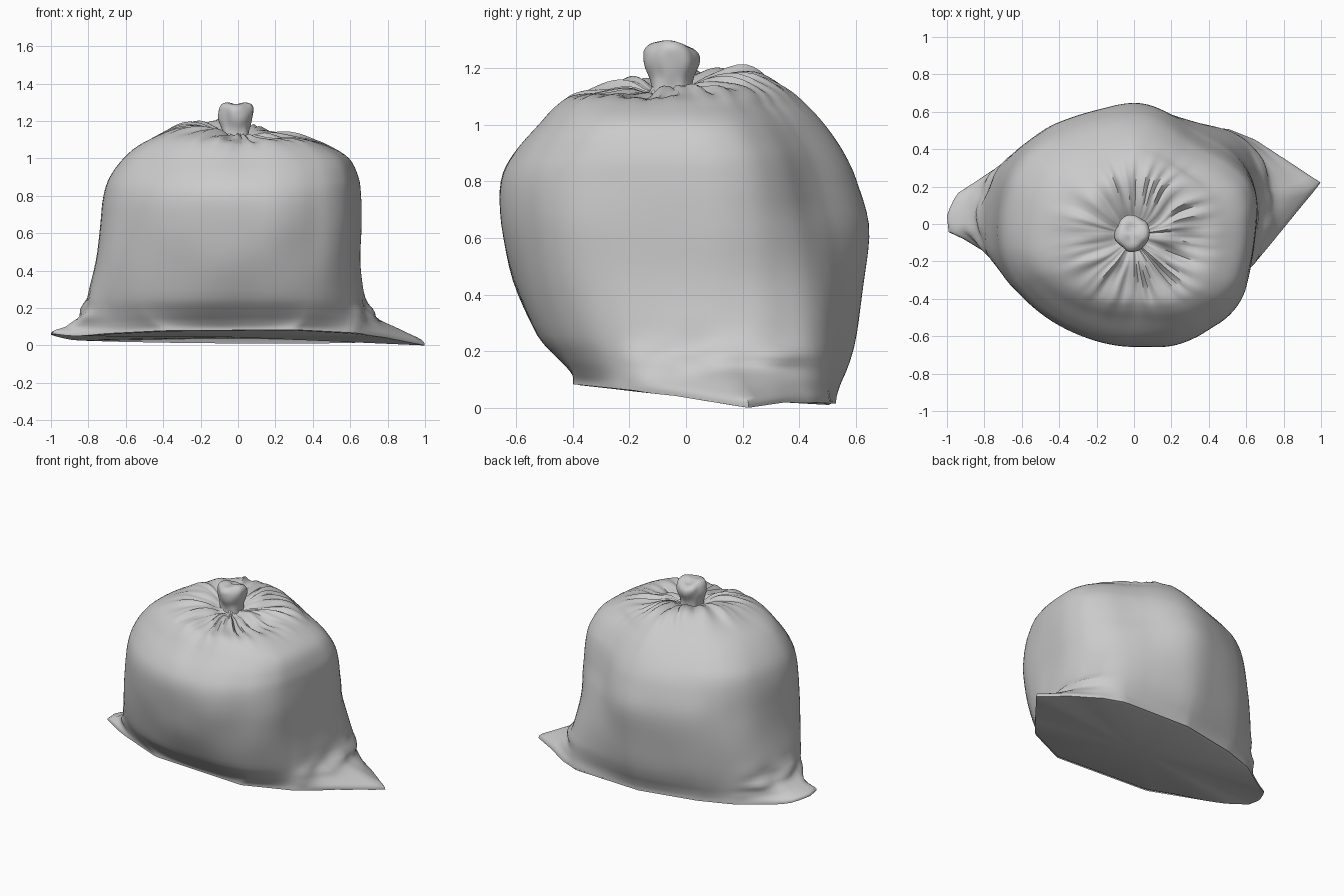
import bpy, math
from mathutils import Vector, noise

if "Cube" in bpy.data.objects:
    bpy.data.objects.remove(bpy.data.objects["Cube"])

N = 144      # columns around the bag
SUB = 4      # interpolation steps between key rings

# plan outlines: fullest part of the bag, and the flattened base seam with its two corner ears
BELLY = [(.68, 0), (.70, .2), (.67, .38), (.52, .53), (.25, .61), (0, .66), (-.25, .59), (-.5, .49),
         (-.67, .32), (-.73, .05), (-.72, -.24), (-.55, -.43), (-.35, -.56), (-.12, -.65),
         (.27, -.64), (.58, -.46), (.64, -.25)]
SEAM = [(1.0, .22), (.65, .45), (.5, .51), (0, .53), (-.4, .45), (-.63, .37), (-.95, .16), (-1, .05),
        (-.99, -.07), (-.93, -.07), (-.73, -.19), (-.4, -.35), (.3, -.4), (.62, -.24)]

# key rings: z, left, right, front, back extents, seam blend at the ears, seam blend elsewhere
RINGS = [(.035, .80, .74, .42, .53, 1, 1), (.06, .82, .74, .45, .56, .93, .95),
         (.1, .83, .73, .48, .58, .45, .72), (.16, .82, .70, .52, .605, .12, .45),
         (.26, .80, .675, .56, .62, 0, .2), (.45, .76, .665, .615, .64, 0, .05),
         (.65, .73, .67, .645, .655, 0, 0), (.8, .71, .665, .645, .615, 0, 0),
         (.9, .68, .655, .60, .565, 0, 0), (1.0, .61, .61, .51, .495, 0, 0),
         (1.07, .53, .50, .45, .43, 0, 0), (1.12, .42, .38, .39, .36, 0, 0),
         (1.15, .30, .25, .29, .26, 0, 0), (1.15, .17, .15, .20, .11, 0, 0),
         (1.12, .085, .065, .125, .025, 0, 0), (1.15, .06, .04, .10, 0, 0, 0)]


def hit(poly, a):
    """Point where a ray at angle a leaves a plan outline."""
    dx, dy = math.cos(a), math.sin(a)
    for p, q in zip(poly, poly[1:] + poly[:1]):
        ex, ey = q[0] - p[0], q[1] - p[1]
        den = dx * ey - dy * ex
        if abs(den) < 1e-9:
            continue
        t = (p[0] * ey - p[1] * ex) / den
        s = (p[0] * dy - p[1] * dx) / den
        if t > 0 and -1e-6 <= s <= 1 + 1e-6:
            return Vector((dx * t, dy * t))
    return Vector((dx, dy)) * .6


def rounded(poly, a):
    """Outline sample averaged over a few degrees to soften corners."""
    offs = [math.radians(d) for d in (-9, -6, -3, 0, 3, 6, 9)]
    r = sum(hit(poly, a + o).length for o in offs) / len(offs)
    return Vector((math.cos(a) * r, math.sin(a) * r))


def turn(a, centre):
    """Unsigned angle in degrees between a direction and a compass centre."""
    return abs((math.degrees(a) - centre + 180) % 360 - 180)


def ear_weight(a):
    """1 in the direction of a corner ear, 0 away from them."""
    best = 0
    for centre, half in ((10, 36), (174, 32)):
        t = max(0, min(1, (half - turn(a, centre)) / 18))
        best = max(best, t * t * (3 - 2 * t))
    return best


def spline(keys, steps):
    """Catmull-Rom interpolation of the ring table."""
    out = []
    for i in range(len(keys) - 1):
        a, b, c, d = (keys[max(0, min(len(keys) - 1, i + k))] for k in (-1, 0, 1, 2))
        for s in range(steps):
            t = s / steps
            out.append([.5 * (2 * q + (r - p) * t + (2 * p - 5 * q + 4 * r - w) * t * t
                              + (3 * q - p - 3 * r + w) * t ** 3) for p, q, r, w in zip(a, b, c, d)])
    out.append(list(keys[-1]))
    return out


def loft(name, rings, angle):
    """Skin stacked rings and close both ends with fans."""
    n = len(rings[0])
    verts = [v for r in rings for v in r]
    faces = [(k * n + i, k * n + (i + 1) % n, (k + 1) * n + (i + 1) % n, (k + 1) * n + i)
             for k in range(len(rings) - 1) for i in range(n)]
    for r, base, flip in ((rings[0], 0, True), (rings[-1], (len(rings) - 1) * n, False)):
        c = len(verts)
        verts.append(sum(r, Vector()) / n)
        for i in range(n):
            f = (base + i, base + (i + 1) % n, c)
            faces.append(f[::-1] if flip else f)
    me = bpy.data.meshes.new(name)
    me.from_pydata(verts, [], faces)
    ob = bpy.data.objects.new(name, me)
    bpy.context.collection.objects.link(ob)
    bpy.ops.object.select_all(action='DESELECT')
    ob.select_set(True)
    bpy.context.view_layer.objects.active = ob
    bpy.ops.object.shade_smooth_by_angle(angle=math.radians(angle))
    return ob


# bag body: belly, flattened base with ears, gathered crown
angles = [2 * math.pi * i / N for i in range(N)]
belly = [rounded(BELLY, a) for a in angles]
seam = [hit(SEAM, a) for a in angles]
ears = [ear_weight(a) for a in angles]
body = []
for z, xl, xr, yf, yb, mix_ear, mix_side in spline(RINGS, SUB):
    ring = []
    for a, b, s, e in zip(angles, belly, seam, ears):
        mix = max(0, min(1, mix_side + (mix_ear - mix_side) * e))
        # the back right corner leans inwards towards the top
        lean = .17 * max(0, min(1, (z - .2) / .5)) * math.exp(-(turn(a, 45) / 28) ** 2)
        lean *= max(0, min(1, (1.17 - z) / .1))
        x = b.x * (1 - lean) * (xr / .69 if b.x > 0 else xl / .725)
        y = b.y * (1 - lean) * (yb / .65 if b.y > 0 else yf / .645)
        # the gathered rings sit around the neck, so slide their side points towards it
        if z > .9:
            y -= .05 * min(1, (z - .9) / .2) * abs(math.cos(a))
        p = Vector((x + (s.x - x) * mix, y + (s.y - y) * mix, z))
        # tilted base and drooping or lifted ears
        low = max(0, 1 - z / .25)
        p.z += low * (.015 - .06 * p.y + .06 * max(0, -p.y) - .15 * max(0, p.x - .8)
                      + .2 * max(0, -p.x - .88))
        # soft dents over the whole cloth
        out = Vector((math.cos(a), math.sin(a), 0))
        p += out * .012 * noise.noise(p * 3.2) * (1 - mix)
        # folds above the ears
        fold = math.exp(-((z - .17) / .08) ** 2) * e
        p += out * fold * .035 * noise.noise(Vector((p.y * 7, p.z * 16, p.x)))
        # radial pleats and the higher back-left shoulder of the crown
        if z > .85:
            r = math.hypot(p.x + .01, p.y + .05)
            pleat = noise.noise(Vector((math.cos(a) * 3.5, math.sin(a) * 3.5, r * 3)))
            fine = noise.noise(Vector((math.cos(a) * 9, math.sin(a) * 9, r * 3 + 5)))
            w = math.exp(-((r - .27) / .14) ** 2)
            p.z += w * (.045 * math.cos(a - math.radians(135)) - .005
                        + .03 * pleat + .022 * fine * (1.1 + .5 * math.cos(a)))
        ring.append(p)
    body.append(ring)
lowest = min(v.z for r in body for v in r)
for r in body:
    for v in r:
        v.z -= lowest * max(0, 1 - v.z / .5)
# tuck the underside in so the base edge is rounded except at the ears
under = [Vector((v.x * (.95 + .04 * e), v.y * (.95 + .04 * e), v.z)) for v, e in zip(body[0], ears)]
for v, e in zip(body[0], ears):
    v.z += .012 * (1 - e)
loft("bag_body", [under] + body, 50)

# tied knot: narrow neck flaring to a crumpled top
KNOT = [(1.08, .085), (1.12, .072), (1.16, .076), (1.2, .086), (1.24, .091), (1.268, .088),
        (1.287, .068), (1.288, .03)]
knot = []
for z, r in spline(KNOT, 3):
    ring = []
    for i in range(48):
        a = 2 * math.pi * i / 48
        d = Vector((math.cos(a), math.sin(a), 0))
        rr = r * (1 + .16 * noise.noise(Vector((d.x * 1.6, d.y * 1.6, z * 12))))
        top = max(0, (z - 1.2) / .1)
        ring.append(Vector((-.01 + d.x * rr, -.05 + d.y * rr,
                            z + top * (.009 * math.cos(2 * a) - .01 * math.sin(a)))))
    knot.append(ring)
loft("tied_knot", knot, 50)
